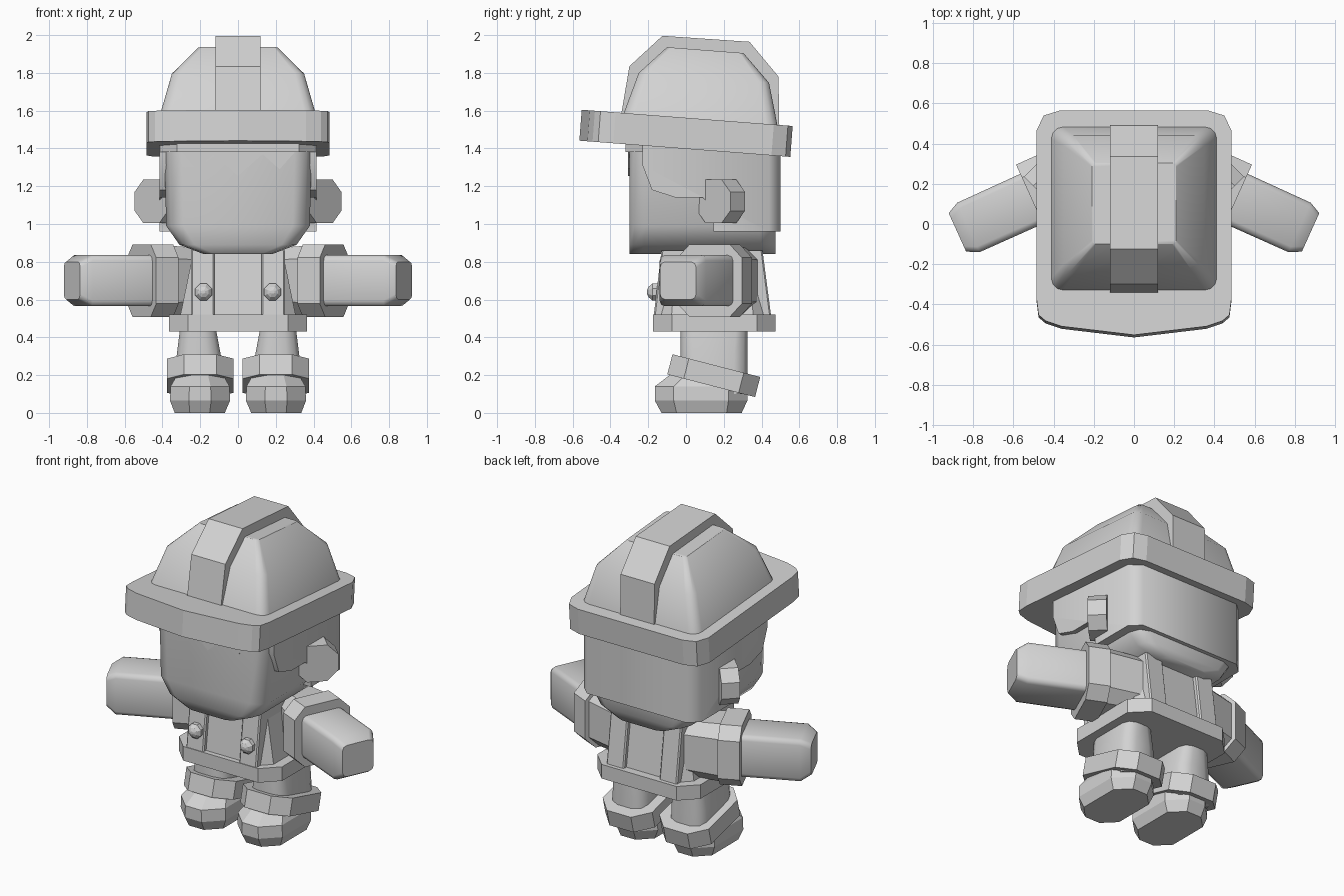
import bpy, bmesh, math
from mathutils import Matrix, Vector

if "Cube" in bpy.data.objects:
    bpy.data.objects.remove(bpy.data.objects["Cube"])

grey = bpy.data.materials.new("plain grey")
grey.diffuse_color = (0.65, 0.65, 0.65, 1)
grey.use_nodes = True
grey.node_tree.nodes["Principled BSDF"].inputs["Base Color"].default_value = grey.diffuse_color
ID = Matrix.Identity(4)


def skin(name, rings, mat=ID, smooth=0, mirror=False):
    """Bridge point rings into a capped solid; smooth = auto-smooth angle in degrees."""
    for side in ((1, -1) if mirror else (1,)):
        bm = bmesh.new()
        loops = []
        for ring in rings:
            pts = [mat @ Vector(p) for p in ring]
            loops.append([bm.verts.new((p.x * side, p.y, p.z)) for p in pts])
        n = len(loops[0])
        for a, b in zip(loops, loops[1:]):
            for i in range(n):
                j = (i + 1) % n
                bm.faces.new((a[i], a[j], b[j], b[i]))
        bm.faces.new(loops[0][::-1])
        bm.faces.new(loops[-1])
        bmesh.ops.recalc_face_normals(bm, faces=bm.faces)
        for f in bm.faces:
            f.smooth = smooth > 0
        for e in bm.edges:
            e.smooth = e.calc_face_angle(0) < math.radians(smooth)
        me = bpy.data.meshes.new(name)
        bm.to_mesh(me)
        bm.free()
        me.materials.append(grey)
        label = name if not mirror else ("right_" if side < 0 else "left_") + name
        bpy.context.collection.objects.link(bpy.data.objects.new(label, me))


def rect(z, x0, x1, y0, y1, c, segs=1):
    """Rectangle at height z with cut (segs=1) or rounded corners."""
    pts = []
    for k, (x, y) in enumerate(((x1 - c, y1 - c), (x0 + c, y1 - c),
                                (x0 + c, y0 + c), (x1 - c, y0 + c))):
        for s in range(segs + 1):
            a = math.radians(90 * (k + s / segs))
            pts.append((x + c * math.cos(a), y + c * math.sin(a), z))
    return pts


def sym(z, hx, y0, y1, c, segs=1):
    return rect(z, -hx, hx, y0, y1, c, segs)


# Hard hat, leaning back slightly
hat = Matrix.Translation((0, 0, 1.48)) @ Matrix.Rotation(math.radians(-4.4), 4, 'X')
half = [(0.485, -0.38), (0.475, -0.46), (0.44, -0.49), (0.36, -0.517)]
back = [(0.37, 0.56), (0.45, 0.535), (0.485, 0.46)]
outline = [(0, -0.56)] + half[::-1] + back[::-1] + [(-x, y) for x, y in back + half]
skin("hat_brim", [[(x, y, h) for x, y in outline] for h in (-0.082, 0.082)], hat)
skin("hat_dome", [sym(0.07, 0.415, -0.34, 0.482, 0.06, 3),
                  sym(0.30, 0.35, -0.274, 0.418, 0.05, 3),
                  sym(0.447, 0.21, -0.135, 0.271, 0.02, 3)], hat, 40)
ridge = [(-0.35, 0.07), (-0.326, 0.331), (-0.164, 0.505), (0.298, 0.509),
         (0.465, 0.337), (0.49, 0.07)]
skin("hat_ridge", [[(x, y, h) for y, h in ridge] for x in (-0.12, 0.12)], hat)

# Head with rounded cheeks
skin("head", [sym(0.84, 0.18, -0.30, 0.475, 0.06, 2),
              sym(0.89, 0.31, -0.30, 0.475, 0.08, 2),
              sym(0.99, 0.38, -0.30, 0.475, 0.09, 2),
              sym(1.47, 0.392, -0.30, 0.475, 0.09, 2)], ID, 50)

# Hair: sides and back, front rim, zigzag fringe
side = [(-0.23, 1.45), (-0.23, 1.31), (-0.18, 1.18), (-0.055, 1.14), (0.09, 1.14),
        (0.145, 1.08), (0.145, 0.96), (0.5, 0.96), (0.5, 1.45)]
skin("hair_back", [[(x, min(y, lim), z) for y, z in side] for x, lim in
                   ((-0.415, 0.44), (-0.35, 0.5), (0.35, 0.5), (0.415, 0.44))], ID, 50)
skin("hair_rim", [sym(z, 0.413, -0.32, 0.2, 0.09) for z in (1.38, 1.46)])
zig = [(-0.31, 1.44), (-0.30, 1.38), (-0.22, 1.29), (-0.13, 1.37), (0, 1.255),
       (0.13, 1.37), (0.22, 1.29), (0.30, 1.38), (0.31, 1.44)]
skin("hair_fringe", [[(x, y, z) for x, z in zig] for y in (-0.306, -0.298)])

# Ears: octagonal discs facing forward and outward
ear = Matrix.Translation((0.42, 0.185, 1.12)) @ Matrix.Rotation(math.radians(45), 4, 'Z') \
    @ Matrix.Rotation(math.radians(90), 4, 'X')
skin("ear", [sym(z, 0.125, -0.115, 0.115, 0.065) for z in (-0.055, 0.055)], ear, 0, True)

# Torso, straps, buttons and belt
skin("torso", [sym(0.47, 0.315, -0.15, 0.43, 0.07), sym(0.86, 0.235, -0.10, 0.375, 0.05)])
skin("strap", [rect(0.48, 0.125, 0.25, -0.175, 0.455, 0.008),
               rect(0.86, 0.125, 0.25, -0.13, 0.405, 0.008)], ID, 0, True)
skin("button", [[(0.183 + r * math.cos(math.radians(45 * k + 22.5)), y,
                  0.64 + r * math.sin(math.radians(45 * k + 22.5))) for k in range(8)]
                for y, r in ((-0.15, 0.048), (-0.178, 0.048), (-0.198, 0.03), (-0.207, 0.01))],
     ID, 0, True)
skin("belt", [sym(z, 0.365, -0.175, 0.475, 0.1) for z in (0.43, 0.52)])

# Arms: local z runs outward and forward along the arm, local y is up
d = Vector((0.911, -0.412, 0))
up = Vector((0, 0, 1))
p = up.cross(d)
arm = Matrix(((p.x, 0, d.x, 0.51), (p.y, 0, d.y, 0.125), (0, 1, 0, 0.70), (0, 0, 0, 1)))
skin("sleeve_cuff", [sym(z, 0.187, -0.192, 0.192, 0.07) for z in (-0.13, 0)], arm, 0, True)
skin("sleeve", [sym(-0.36, 0.12, -0.17, 0.17, 0.06),
                sym(-0.12, 0.165, -0.185, 0.185, 0.07)], arm, 0, True)
skin("arm", [sym(-0.1, 0.137, -0.135, 0.135, 0.03, 2),
             sym(0.345, 0.135, -0.135, 0.135, 0.03, 2),
             sym(0.405, 0.105, -0.10, 0.10, 0.03, 2)],
     arm @ Matrix.Translation((0, 0, 0)), 50, True)

# Legs
skin("leg", [rect(0.1, 0.085, 0.33, -0.03, 0.325, 0.07, 2),
             rect(0.3, 0.09, 0.325, -0.03, 0.325, 0.07, 2),
             rect(0.46, 0.12, 0.305, -0.03, 0.325, 0.06, 2)], ID, 50, True)

# Tilted boot cuffs and shoes
tilt = Matrix.Translation((0.2, 0.147, 0.197)) @ Matrix.Rotation(math.radians(-14.5), 4, 'X')
skin("boot_cuff", [sym(z, 0.175, -0.24, 0.24, 0.09) for z in (-0.055, 0.055)], tilt, 0, True)
skin("shoe", [rect(0, 0.07, 0.335, -0.13, 0.295, 0.08),
              rect(0.065, 0.042, 0.36, -0.165, 0.325, 0.1),
              rect(0.14, 0.045, 0.357, -0.165, 0.325, 0.1),
              rect(0.205, 0.08, 0.32, -0.08, 0.29, 0.08)], ID, 0, True)
